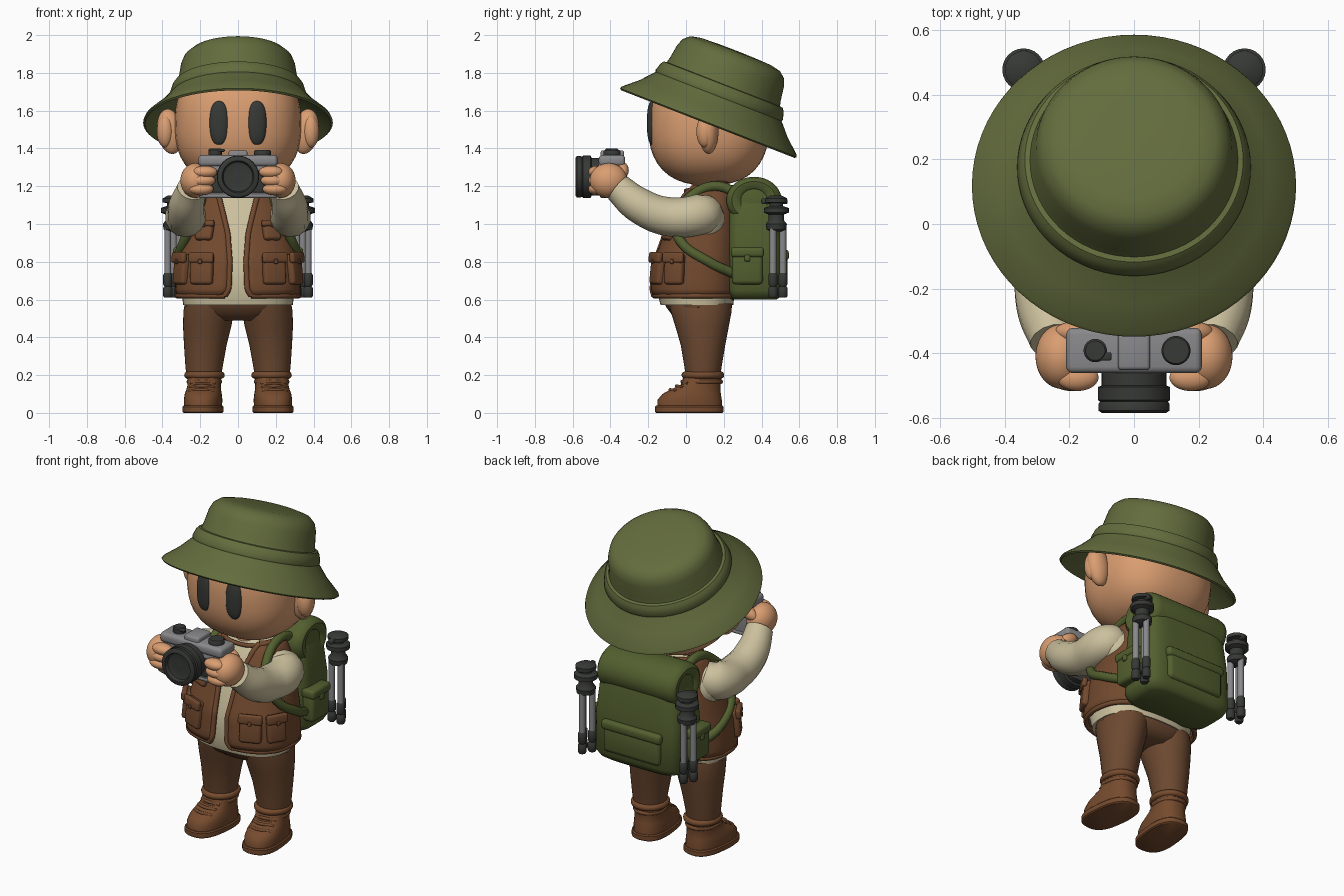
import bpy, bmesh
from math import sin, cos, pi, radians, asin, copysign
from mathutils import Matrix, Vector

old = bpy.data.objects.get("Cube")
if old:
    bpy.data.objects.remove(old, do_unlink=True)


def material(name, r, g, b):
    m = bpy.data.materials.new(name)
    m.use_nodes = True
    m.diffuse_color = (r, g, b, 1)
    node = m.node_tree.nodes["Principled BSDF"]
    node.inputs["Base Color"].default_value = (r, g, b, 1)
    node.inputs["Roughness"].default_value = 0.8
    return m


SKIN = material("skin", .70, .34, .165)
HAT = material("hat olive", .125, .15, .047)
PACK = material("pack green", .085, .115, .028)
CREAM = material("cream cloth", .60, .53, .34)
VEST = material("vest brown", .165, .066, .027)
PANTS = material("trouser brown", .15, .066, .03)
BOOT = material("boot brown", .18, .07, .027)
DARK = material("charcoal", .038, .041, .037)
GREY = material("metal grey", .25, .25, .26)
I = Matrix.Identity(4)


def place(x, y, z):
    return Matrix.Translation((x, y, z))


def add(name, bm, mat, matrix=I, mesh=None, fix=True):
    mesh = mesh or bpy.data.meshes.new(name)
    if bm:
        if fix:
            bmesh.ops.recalc_face_normals(bm, faces=bm.faces)
        bm.to_mesh(mesh)
        bm.free()
    mesh.transform(matrix)
    mesh.shade_smooth()
    mesh.set_sharp_from_angle(angle=radians(42))
    mesh.materials.clear()
    mesh.materials.append(mat)
    ob = bpy.data.objects.new(name, mesh)
    bpy.context.collection.objects.link(ob)
    return ob


def spow(v, p):
    return copysign(abs(v) ** p, v)


def skin_rings(name, rings, mat, matrix=I, closed=True, caps=True):
    # Bridges a stack of point rings with quads
    bm = bmesh.new()
    rows = [[bm.verts.new(p) for p in ring] for ring in rings]
    n = len(rows[0])
    for a, b in zip(rows, rows[1:]):
        for i in range(n if closed else n - 1):
            j = (i + 1) % n
            bm.faces.new((a[i], a[j], b[j], b[i]))
    if caps:
        bm.faces.new(rows[0][::-1])
        bm.faces.new(rows[-1])
    return add(name, bm, mat, matrix)


def loft(name, rows, mat, power=2, matrix=I, seg=40):
    # rows: centre x, centre y, z, x radius, y radius
    ang = [2 * pi * i / seg for i in range(seg)]
    e = 2 / power
    return skin_rings(name, [[(cx + rx * spow(cos(a), e), cy + ry * spow(sin(a), e), z)
                              for a in ang] for cx, cy, z, rx, ry in rows], mat, matrix)


def lathe(name, profile, mat, matrix=I, seg=48):
    return loft(name, [(0, 0, h, r, r) for r, h in profile], mat, 2, matrix, seg)


def ball(name, loc, rad, mat, rot=I, power=2):
    bm = bmesh.new()
    bmesh.ops.create_uvsphere(bm, u_segments=40, v_segments=24, radius=1)
    for v in bm.verts:
        v.co /= sum(abs(c) ** power for c in v.co) ** (1 / power)
    return add(name, bm, mat, place(*loc) @ rot @ Matrix.Diagonal((*rad, 1)))


def box(name, size, mat, matrix, bevel=.015):
    bm = bmesh.new()
    bmesh.ops.create_cube(bm, size=1, matrix=Matrix.Diagonal((*size, 1)))
    bmesh.ops.bevel(bm, geom=bm.edges[:], offset=bevel, segments=3, profile=.5, affect='EDGES')
    return add(name, bm, mat, matrix)


def tube(name, pts, radius, mat, closed=False):
    # Smooth curve through points; radius is a number or one per point
    cu = bpy.data.curves.new(name, 'CURVE')
    cu.dimensions = '3D'
    cu.bevel_depth, cu.bevel_resolution = 1, 5
    cu.use_fill_caps, cu.resolution_u = True, 8
    sp = cu.splines.new('BEZIER')
    sp.bezier_points.add(len(pts) - 1)
    sp.use_cyclic_u = closed
    for i, (bp, p) in enumerate(zip(sp.bezier_points, pts)):
        bp.co = p
        bp.radius = radius[i] if isinstance(radius, (list, tuple)) else radius
        bp.handle_left_type = bp.handle_right_type = 'AUTO'
    ob = bpy.data.objects.new(name, cu)
    bpy.context.collection.objects.link(ob)
    dg = bpy.context.evaluated_depsgraph_get()
    mesh = bpy.data.meshes.new_from_object(ob.evaluated_get(dg))
    bpy.data.objects.remove(ob)
    return add(name, None, mat, mesh=mesh)


# Torso shape: height, half width, front y, back y
TORSO = [(.57, .29, -.135, .25), (.65, .3, -.155, .26), (.8, .29, -.14, .26), (.95, .255, -.085, .26),
         (1.08, .22, -.03, .25), (1.17, .17, .02, .24), (1.21, .11, .06, .21)]
OPENING = [(.6, .075), (.66, .045), (.8, .04), (.95, .05), (1.19, .1)]


def lerp_table(table, z):
    z = min(max(z, table[0][0]), table[-1][0])
    for a, b in zip(table, table[1:]):
        if z <= b[0]:
            t = (z - a[0]) / (b[0] - a[0])
            return [p + (q - p) * t for p, q in zip(a[1:], b[1:])]


def torso(a, z, off=0.0):
    rx, y0, y1 = lerp_table(TORSO, z)
    return Vector(((rx + off) * spow(sin(a), .8), (y0 + y1) / 2 - ((y1 - y0) / 2 + off) * spow(cos(a), .8), z))


def vest_edge(z):
    return asin((lerp_table(OPENING, z)[0] / lerp_table(TORSO, z)[0]) ** 1.25)


def on_torso(a, z, off):
    # Frame lying on the vest surface: x across, y inward, z up
    p = torso(a, z, off)
    t = (torso(a + .05, z, off) - torso(a - .05, z, off)).normalized()
    u = (torso(a, z + .04, off) - torso(a, z - .04, off)).normalized()
    n = t.cross(u).normalized()
    m = Matrix((t, -n, t.cross(-n))).transposed().to_4x4()
    return place(*p) @ m


# Shirt and vest
ring = [2 * pi * i / 48 for i in range(48)]
skin_rings("shirt", [[torso(a, r[0]) for a in ring] for r in TORSO], CREAM)
levels = [.62 + .57 * i / 16 for i in range(17)]
rows = []
for z in levels:
    e = vest_edge(z)
    rows.append([torso(e + (2 * pi - 2 * e) * i / 60, z, .022) for i in range(61)])
vest = skin_rings("vest", rows, VEST, closed=False, caps=False)
solid = vest.modifiers.new("thickness", 'SOLIDIFY')
solid.thickness, solid.offset = .02, 0
tube("vest_hem", rows[0][::4], .014, VEST)
tube("vest_collar", rows[-1][::4], .016, VEST)
tube("neck_strap", [(.17 * sin(a), .12 - .12 * cos(a), 1.205 - .03 * cos(a)) for a in ring[::6]],
     .012, VEST, True)

# Head, neck, hat
ball("head", (0, .12, 1.53), (.335, .32, .325), SKIN, power=2.5)
lathe("neck", [(.1, 0), (.1, .12)], SKIN, place(0, .13, 1.15))
lathe("bucket_hat", [(.30, .15), (.345, .125), (.492, -.012), (.502, -.004), (.497, .008), (.42, .075),
                     (.358, .145), (.362, .155), (.35, .195), (.338, .212), (.322, .215), (.315, .24),
                     (.303, .32), (.287, .36), (.255, .388), (.2, .4), (.1, .404), (.01, .405)], HAT,
      place(0, .12, 1.54) @ Matrix.Rotation(radians(-21.3), 4, 'X'), 72)

# Camera
box("camera_body", (.4, .125, .2), GREY, place(0, -.39, 1.24), .02)
box("camera_grip_panel", (.406, .06, .12), DARK, place(0, -.427, 1.225), .01)
box("camera_top", (.42, .14, .06), GREY, place(0, -.392, 1.335), .02)
box("camera_base", (.41, .13, .025), GREY, place(0, -.39, 1.15), .01)
box("viewfinder_hump", (.1, .125, .05), GREY, place(0, -.39, 1.365), .012)
lathe("shutter_dial", [(.045, 0), (.045, .022), (.04, .028)], DARK, place(.13, -.392, 1.363))
lathe("wind_dial", [(.036, 0), (.036, .03), (.03, .036)], DARK, place(-.12, -.392, 1.363))
box("wind_lever", (.06, .025, .015), DARK, place(-.1, -.41, 1.39), .005)
lathe("lens", [(.1, 0), (.1, .04), (.112, .045), (.112, .085), (.105, .09), (.11, .097), (.11, .118),
               (.1, .125), (.085, .125), (.078, .105), (.065, .1), (.01, .106)], DARK,
      place(0, -.46, 1.25) @ Matrix.Rotation(pi / 2, 4, 'X'))

# Backpack with bedroll
loft("backpack", [(0, .36, .6, .24, .12), (0, .36, .615, .27, .14), (0, .365, .65, .29, .155),
                  (0, .365, .9, .285, .15), (0, .36, 1.05, .27, .14), (0, .36, 1.13, .25, .12)], PACK, 5)
lathe("bedroll", [(.03, -.255), (.06, -.25), (.07, -.26), (.1, -.265), (.118, -.25), (.125, -.22),
                  (.125, .22), (.118, .25), (.1, .265), (.07, .26), (.06, .25), (.03, .255)], PACK,
      place(0, .36, 1.125) @ Matrix.Diagonal((1, 1.17, 1, 1)) @ Matrix.Rotation(pi / 2, 4, 'Y'))
box("back_pocket", (.38, .06, .17), PACK, place(0, .508, .755), .025)
box("back_pocket_flap", (.4, .05, .06), PACK, place(0, .52, .835), .02)

# Hips
loft("hips", [(0, .075, .49, .16, .11), (0, .075, .52, .255, .15), (0, .07, .56, .285, .175),
              (0, .06, .6, .28, .18)], PANTS, 2.3)

for s, side in ((1, "left_"), (-1, "right_")):
    # Face
    ball(side + "ear", (s * .36, .12, 1.49), (.068, .052, .12), SKIN, Matrix.Rotation(s * .15, 4, 'Y'))
    ball(side + "ear_lobe_rim", (s * .385, .1, 1.49), (.045, .045, .085), SKIN)
    ball(side + "eye", (s * .1, -.178, 1.535), (.051, .028, .116), DARK,
         Matrix.Rotation(s * .12, 4, 'Z'), 2.4)

    # Arm and hand
    tube(side + "sleeve", [(s * .2, .11, 1.07), (s * .26, .08, 1.05), (s * .272, -.1, 1.04),
                           (s * .272, -.25, 1.1), (s * .245, -.36, 1.19)],
         [.09, .11, .103, .094, .078], CREAM)
    ball(side + "shoulder", (s * .2, .11, 1.02), (.11, .1, .12), CREAM)
    ball(side + "palm", (s * .225, -.41, 1.23), (.08, .1, .092), SKIN)
    ball(side + "thumb", (s * .19, -.335, 1.285), (.06, .032, .035), SKIN, Matrix.Rotation(s * .5, 4, 'Y'))
    for i in range(3):
        ball(side + "finger", (s * (.195 - .01 * i), -.475, 1.185 + .045 * i), (.065, .042, .033), SKIN)

    # Vest edging and pockets
    tube(side + "vest_edge", [torso(s * vest_edge(z), z, .024) for z in levels], .015, VEST)
    for label, a, z, w, h in (("front", .54, .76, .125, .16), ("side", 1.13, .76, .11, .16),
                              ("chest", .58, .96, .095, .1)):
        m = on_torso(s * a, z, .03)
        box(side + label + "_pocket", (w, .05, h), VEST, m, .016)
        box(side + label + "_flap", (w + .014, .03, h * .35), VEST, m @ place(0, -.022, h * .38), .011)
        box(side + label + "_button", (.02, .01, .025), VEST, m @ place(0, -.036, h * .24), .004)

    # Pack strap, side pocket
    tube(side + "pack_strap", [(s * .27, .27, .73), (s * .315, .12, .8), (s * .285, -.03, .91),
                               (s * .235, -.06, 1.02), (s * .19, .02, 1.14), (s * .18, .15, 1.2),
                               (s * .18, .3, 1.15)], .026, PACK)
    box(side + "pack_pocket", (.08, .165, .18), PACK, place(s * .297, .325, .77), .022)
    box(side + "pack_pocket_flap", (.09, .175, .055), PACK, place(s * .3, .325, .85), .018)
    box(side + "pack_buckle", (.02, .03, .035), PACK, place(s * .338, .325, .82), .006)

    # Folded tripod
    base = place(s * .342, .478, 0)
    lathe(side + "tripod_head", [(.03, .96), (.052, .97), (.056, 1.0), (.04, 1.02), (.04, 1.05), (.066, 1.06),
                                 (.066, 1.085), (.035, 1.095), (.035, 1.11), (.058, 1.115), (.058, 1.135),
                                 (.03, 1.15)], DARK, base, 24)
    box(side + "tripod_handle", (.03, .14, .03), DARK, base @ place(0, -.01, 1.12), .01)
    for k in range(3):
        leg = base @ Matrix.Rotation(k * 2 * pi / 3 + pi / 2, 4, 'Z') @ place(.035, 0, 0)
        lathe(side + "tripod_leg", [(.018, .7), (.018, .98)], GREY, leg, 16)
        lathe(side + "tripod_foot", [(.018, .61), (.025, .62), (.025, .66), (.018, .67), (.024, .68),
                                     (.024, .73), (.018, .74)], DARK, leg, 16)

    # Trouser leg
    loft(side + "trouser_leg", [(s * .18, .09, .18, .09, .09), (s * .18, .09, .24, .098, .098),
                                (s * .173, .09, .36, .113, .118), (s * .163, .085, .46, .128, .142),
                                (s * .155, .08, .54, .134, .162), (s * .15, .075, .58, .13, .165)], PANTS)

    # Boot
    turn = place(s * .187, 0, 0) @ Matrix.Rotation(s * radians(6), 4, 'Z')
    loft(side + "boot_sole", [(0, .018, 0, .1, .175), (0, .018, .006, .106, .182), (0, .018, .032, .106, .182),
                              (0, .018, .038, .1, .176)], BOOT, 2.6, turn)
    loft(side + "boot", [(0, .02, .03, .098, .172), (0, .02, .07, .1, .17), (0, .03, .1, .096, .155),
                         (0, .052, .125, .09, .13), (0, .078, .15, .087, .105), (0, .09, .2, .09, .1),
                         (0, .09, .215, .085, .095)], BOOT, 2.4, turn)
    tube(side + "boot_cuff", [turn @ Vector((.088 * cos(a), .09 + .094 * sin(a), .2)) for a in ring[::4]],
         .019, BOOT, True)
    tube(side + "boot_ankle_band", [turn @ Vector((.082 * cos(a), .088 + .096 * sin(a), .165))
                                    for a in ring[::4]], .012, BOOT, True)
    for y, z in ((-.085, .122), (-.05, .142), (-.02, .166)):
        tube(side + "boot_lace", [turn @ Vector((x, y + 6 * x * x, z - 2 * x * x))
                                  for x in (-.065, 0, .065)], .009, BOOT)
